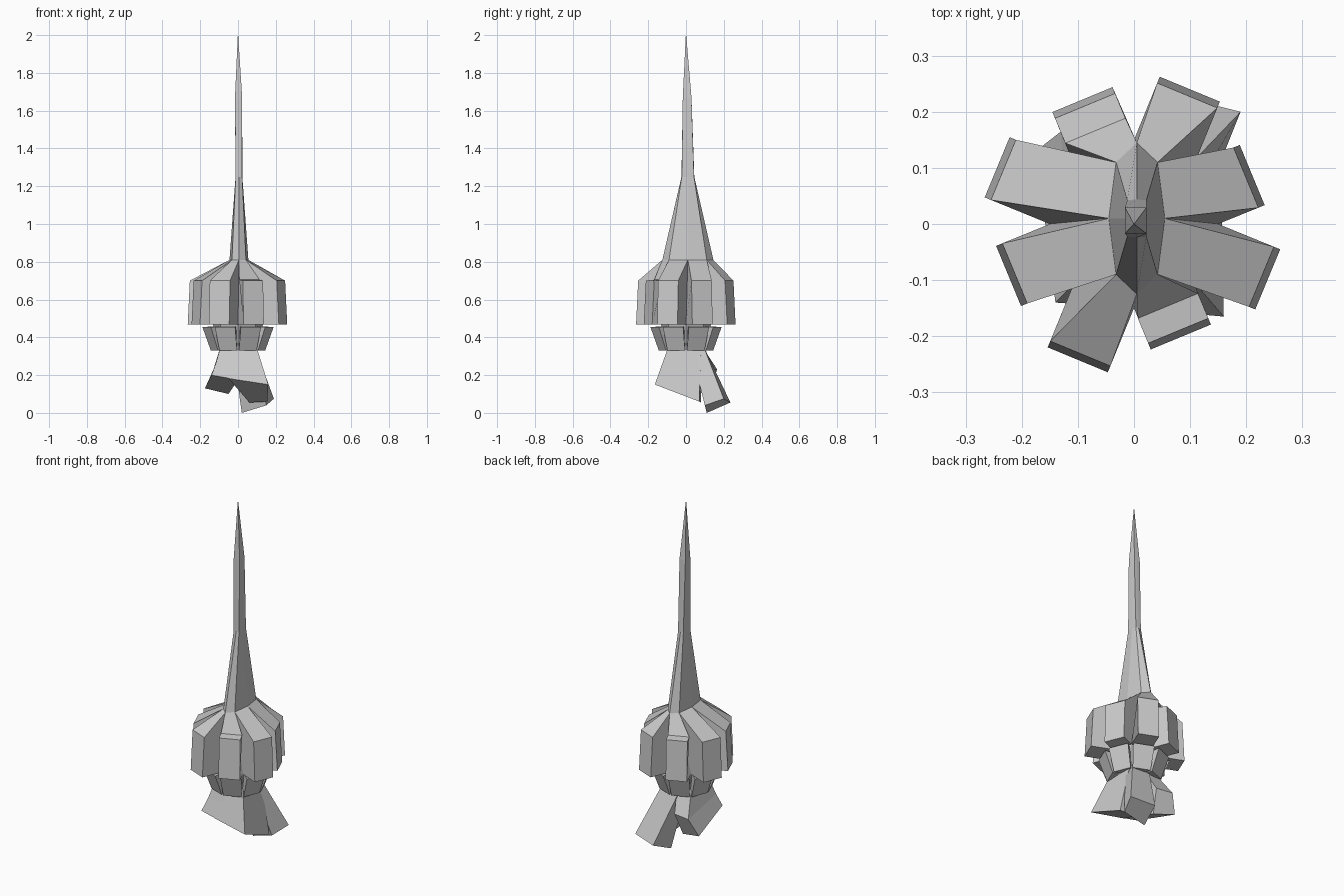
import bpy, bmesh, math
from mathutils import Vector

cube = bpy.data.objects.get("Cube")
if cube:
    bpy.data.objects.remove(cube, do_unlink=True)

grey = bpy.data.materials.new("stone_grey")
grey.use_nodes = True
grey.diffuse_color = (0.6, 0.6, 0.6, 1)
grey.node_tree.nodes["Principled BSDF"].inputs["Base Color"].default_value = (0.6, 0.6, 0.6, 1)


def loft(name, loops):
    """Bridge equal-length point loops and cap both ends."""
    bm = bmesh.new()
    rows = [[bm.verts.new(p) for p in loop] for loop in loops]
    n = len(rows[0])
    for a, b in zip(rows, rows[1:]):
        for i in range(n):
            j = (i + 1) % n
            bm.faces.new((a[i], a[j], b[j], b[i]))
    bm.faces.new(rows[0])
    bm.faces.new(rows[-1])
    bmesh.ops.recalc_face_normals(bm, faces=bm.faces)
    mesh = bpy.data.meshes.new(name)
    bm.to_mesh(mesh)
    bm.free()
    mesh.materials.append(grey)
    ob = bpy.data.objects.new(name, mesh)
    bpy.context.collection.objects.link(ob)
    return ob


def ring(z, rx, ry, corner=0.74, cx=0.005, cy=0.01):
    """Eight points; corner sets how square the section is."""
    pts = []
    for k in range(8):
        c, s = round(math.cos(k * math.pi / 4), 3), round(math.sin(k * math.pi / 4), 3)
        f = corner / 0.707 if k % 2 else 1
        pts.append(Vector((cx + rx * c * f, cy + ry * s * f, z)))
    return pts


def rect(z, x0, x1, y0, y1):
    return [(x0, y0, z), (x1, y0, z), (x1, y1, z), (x0, y1, z)]


def polar(angle, r, side, z):
    return Vector((r * math.cos(angle) - side * math.sin(angle),
                   r * math.sin(angle) + side * math.cos(angle), z))


# Spire: broad flattened base running into a square needle
root = ring(0.81, 0.05, 0.135)
loft("spire", [root, ring(1.25, 0.018, 0.034, 0.95),
               ring(1.67, 0.019, 0.023, 1, 0.003, 0.006),
               ring(2.0, 0.001, 0.001, 1, 0, 0)])

# Upper ring of hanging pods, sharing valleys with the spire base
valley = ring(0.468, 0.15, 0.15, 0.72, 0, 0)
reach = [0.228, 0.26, 0.24, 0.264, 0.242, 0.262, 0.218, 0.258]
for k, r in enumerate(reach):
    angle = (k + 0.5) * math.pi / 4
    sides = []
    for side, i in ((-0.058, k), (0.058, (k + 1) % 8)):
        profile = [valley[i], root[i]]
        if k in (2, 6):  # these two have a flat shoulder
            profile.append(polar(angle, r - 0.06, side, 0.705))
        profile += [polar(angle, r - 0.012, side, 0.7), polar(angle, r, side, 0.468)]
        sides.append(profile)
    loft("upper_pod", sides)

# Hub and lower ring of flared pods
loft("hub", [ring(0.33, 0.1, 0.1, 0.707, 0, 0), ring(0.48, 0.135, 0.135, 0.707, 0, 0)])
for k in range(8):
    angle = (k + 0.5) * math.pi / 4
    loft("lower_pod", [[polar(angle, 0.05, w * 0.3, 0.345), polar(angle, 0.05, w * 0.3, 0.46),
                        polar(angle, 0.18, w, 0.455), polar(angle, 0.135, w * 0.87, 0.33)]
                       for w in (-0.058, 0.058)])

# Splayed blocks beneath the hub
loft("right_block", [
    rect(0.36, -0.09, 0, -0.09, 0.08),
    [(-0.115, -0.115, 0.27), (0, -0.12, 0.27), (-0.03, 0.15, 0.23), (-0.13, 0.165, 0.23)],
    [(-0.14, -0.14, 0.2), (0, -0.15, 0.175), (-0.05, 0.1, 0.1), (-0.175, 0.13, 0.13)]])
loft("left_block", [
    rect(0.36, -0.03, 0.095, -0.09, 0.08),
    [(-0.05, -0.146, 0.182), (0.16, -0.165, 0.15), (0.155, 0.07, 0.06), (0.06, 0.08, 0.055)]])
loft("back_block", [
    rect(0.36, -0.03, 0.085, 0.02, 0.09),
    [(0.02, 0.11, 0), (0.15, 0.1, 0.04), (0.19, 0.2, 0.075), (0.05, 0.235, 0.055)]])
